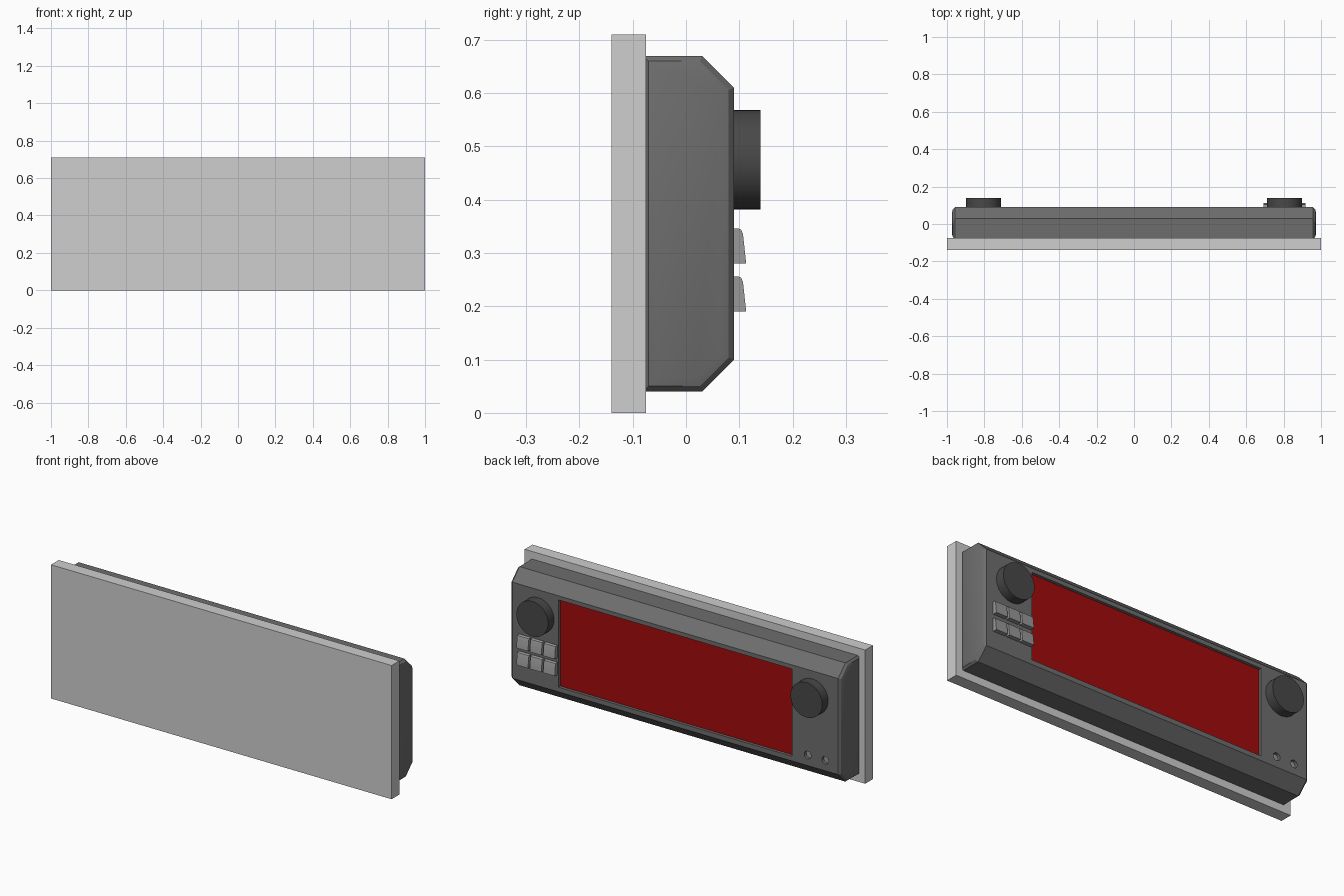
import bpy, bmesh, math
from mathutils import Matrix

cube = bpy.data.objects.get("Cube")
if cube:
    bpy.data.objects.remove(cube, do_unlink=True)


def material(name, r, g, b):
    m = bpy.data.materials.new(name)
    m.use_nodes = True
    m.diffuse_color = (r, g, b, 1)
    m.node_tree.nodes["Principled BSDF"].inputs["Base Color"].default_value = (r, g, b, 1)
    return m


LIGHT = material("light grey", 0.62, 0.62, 0.62)
BODY = material("dark grey", 0.155, 0.155, 0.155)
KNOB = material("charcoal", 0.065, 0.065, 0.065)
BUTTON = material("mid grey", 0.32, 0.32, 0.32)
RED = material("display red", 0.36, 0.003, 0.003)


def finish(name, bm, mat, smooth=None):
    bmesh.ops.recalc_face_normals(bm, faces=bm.faces)
    mesh = bpy.data.meshes.new(name)
    bm.to_mesh(mesh)
    bm.free()
    obj = bpy.data.objects.new(name, mesh)
    bpy.context.collection.objects.link(obj)
    if mat:
        mesh.materials.append(mat)
    if smooth:
        activate(obj)
        bpy.ops.object.shade_smooth_by_angle(angle=math.radians(smooth))
    return obj


def activate(obj):
    bpy.ops.object.select_all(action='DESELECT')
    obj.select_set(True)
    bpy.context.view_layer.objects.active = obj


def box(name, x0, x1, y0, y1, z0, z1, mat=None, back_bevel=0):
    bm = bmesh.new()
    bmesh.ops.create_cube(bm, size=1)
    for v in bm.verts:
        v.co = (x1 if v.co.x > 0 else x0, y1 if v.co.y > 0 else y0, z1 if v.co.z > 0 else z0)
    if back_bevel:
        edges = [e for e in bm.edges if all(v.co.y == max(y0, y1) for v in e.verts)]
        bmesh.ops.bevel(bm, geom=edges, offset=back_bevel, segments=3, profile=0.5, affect='EDGES')
    return finish(name, bm, mat, 40 if back_bevel else None)


def cylinder(name, x, z, radius, y0, y1, mat=None, sides=48):
    bm = bmesh.new()
    spin = Matrix.Translation((x, (y0 + y1) / 2, z)) @ Matrix.Rotation(math.pi / 2, 4, 'X')
    bmesh.ops.create_cone(bm, cap_ends=True, segments=sides, radius1=radius, radius2=radius,
                          depth=y1 - y0, matrix=spin)
    return finish(name, bm, mat, 40)


def loft(name, rings, mat, smooth):
    """Skin equal-length rings of points and cap both ends."""
    bm = bmesh.new()
    loops = [[bm.verts.new(p) for p in ring] for ring in rings]
    n = len(loops[0])
    for a, b in zip(loops, loops[1:]):
        for i in range(n):
            j = (i + 1) % n
            bm.faces.new((a[i], a[j], b[j], b[i]))
    bm.faces.new(loops[0])
    bm.faces.new(loops[-1])
    return finish(name, bm, mat, smooth)


def cut(target, cutter):
    mod = target.modifiers.new("cut", 'BOOLEAN')
    mod.operation = 'DIFFERENCE'
    mod.solver = 'EXACT'
    mod.object = cutter
    cutter.hide_render = True
    activate(target)
    bpy.ops.object.modifier_apply(modifier=mod.name)
    bpy.data.objects.remove(cutter, do_unlink=True)


HEIGHT = 0.71
MID = HEIGHT / 2
FACE = 0.09

# Mounting plate
box("mounting_plate", -1, 1, -0.14, -0.075, 0, HEIGHT, LIGHT, back_bevel=0.01)


# Housing: chamfered section with softly domed ends
def section(x, inset):
    y0, y1, h = -0.08 + inset, FACE - inset, 0.315 - inset
    c = 0.06 - inset * 0.6
    half = [(y0, h), (y1 - c, h), (y1, h - c)]
    pts = half + [(y, -z) for y, z in reversed(half)]
    return [(x, y, MID + z) for y, z in pts]


dome = [(0.957, 0), (0.968, 0.01), (0.973, 0.026)]
rings = [section(-x, i) for x, i in reversed(dome)] + [section(x, i) for x, i in dome]
housing = loft("housing", rings, BODY, None)

# Display recess and sockets
SX, SZ0, SZ1, FLOOR = 0.685, 0.125, 0.588, FACE - 0.017
cut(housing, box("display_cutter", -SX, SX, FLOOR, FACE + 0.05, SZ0, SZ1))
box("display", -SX, SX, FLOOR - 0.004, FLOOR + 0.002, SZ0, SZ1, RED)
for i, x in enumerate((-0.778, -0.881)):
    cut(housing, cylinder("socket_cutter", x, 0.156, 0.02, FACE - 0.02, FACE + 0.05, sides=24))
    cylinder(f"socket_{i + 1}", x, 0.156, 0.02, FACE - 0.024, FACE - 0.016, BUTTON, 24)
activate(housing)
bpy.ops.object.shade_smooth_by_angle(angle=math.radians(30))

# Rotary knobs
for side, x in (("left", 0.805), ("right", -0.805)):
    cylinder(f"{side}_knob", x, 0.475, 0.093, FACE - 0.005, 0.14, KNOB)

# Key pad: wedge keys in two rows of three
key = [(0.085, 0), (0.113, 0), (0.107, 0.055), (0.104, 0.063), (0.099, 0.066), (0.085, 0.066)]
for row, z0 in enumerate((0.28, 0.19)):
    for col in range(3):
        x = 0.805 + (1 - col) * 0.0785
        rings = [[(x + s * 0.034, y, z0 + z) for y, z in key] for s in (-1, 1)]
        loft(f"key_{row + 1}_{col + 1}", rings, BUTTON, 30)
